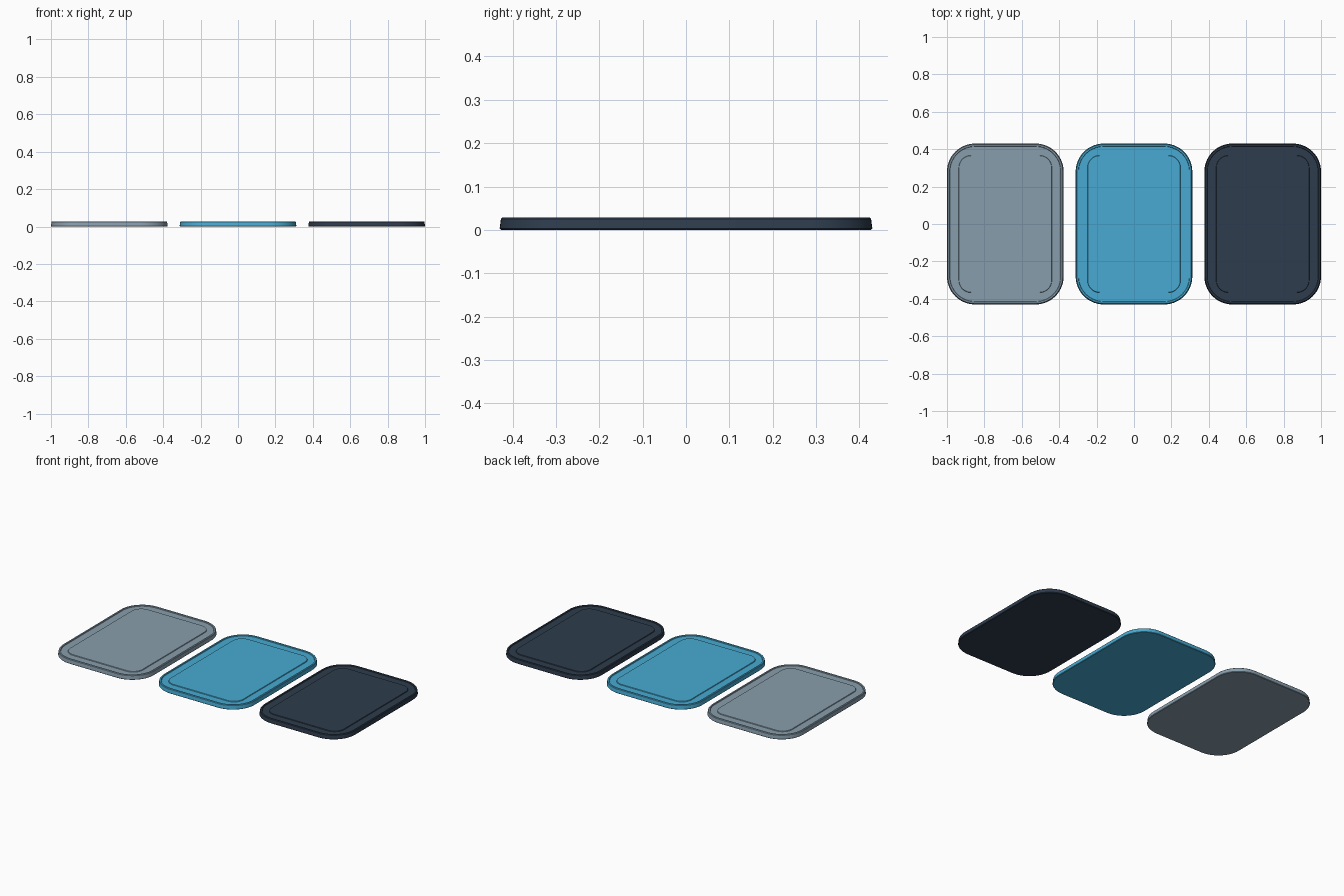
import bpy, bmesh, math

if "Cube" in bpy.data.objects:
    bpy.data.objects.remove(bpy.data.objects["Cube"])

HALF_X, HALF_Y, CORNER = 0.312, 0.43, 0.15
SEG = 14  # segments per rounded corner


def srgb(r, g, b):
    lin = [c / 12.92 if c < 0.04045 else ((c + 0.055) / 1.055) ** 2.4
           for c in (r / 255, g / 255, b / 255)]
    return (*lin, 1.0)


def material(name, rgb):
    m = bpy.data.materials.new(name)
    m.diffuse_color = srgb(*rgb)
    m.use_nodes = True
    m.node_tree.nodes["Principled BSDF"].inputs["Base Color"].default_value = m.diffuse_color
    return m


def rounded_loop(bm, hx, hy, r, z):
    """One closed ring of vertices following a rounded rectangle."""
    verts = []
    for q, (sx, sy) in enumerate(((1, 1), (-1, 1), (-1, -1), (1, -1))):
        for i in range(SEG + 1):
            a = math.radians(90 * q + 90 * i / SEG)
            verts.append(bm.verts.new((sx * (hx - r) + r * math.cos(a),
                                       sy * (hy - r) + r * math.sin(a), z)))
    return verts


# Lid section from underside to centre panel: inset, corner radius, height
SECTION = [
    (0.003, CORNER - 0.003, 0.000),
    (0.000, CORNER, 0.003),       # outer wall
    (0.003, CORNER - 0.003, 0.025),
    (0.006, CORNER - 0.006, 0.028),   # raised lip
    (0.014, CORNER - 0.014, 0.028),
    (0.016, CORNER - 0.016, 0.023),   # sunken flange
    (0.063, 0.066, 0.023),
    (0.065, 0.064, 0.027),        # centre panel
]


def lid(name, x, mat):
    bm = bmesh.new()
    rings = [rounded_loop(bm, HALF_X - d, HALF_Y - d, r, z) for d, r, z in SECTION]
    for lower, upper in zip(rings, rings[1:]):
        n = len(lower)
        for i in range(n):
            j = (i + 1) % n
            bm.faces.new((lower[i], lower[j], upper[j], upper[i]))
    bm.faces.new(list(reversed(rings[0])))
    bm.faces.new(rings[-1])
    mesh = bpy.data.meshes.new(name)
    bm.to_mesh(mesh)
    bm.free()
    mesh.materials.append(mat)
    ob = bpy.data.objects.new(name, mesh)
    ob.location.x = x
    bpy.context.collection.objects.link(ob)
    bpy.ops.object.select_all(action='DESELECT')
    ob.select_set(True)
    bpy.context.view_layer.objects.active = ob
    bpy.ops.object.shade_smooth_by_angle(angle=math.radians(30))


# Three matching lids side by side
lid("grey_lid", -0.688, material("soft grey", (136, 158, 173)))
lid("blue_lid", 0.0, material("sky blue", (72, 170, 210)))
lid("navy_lid", 0.688, material("dark navy", (46, 60, 77)))
